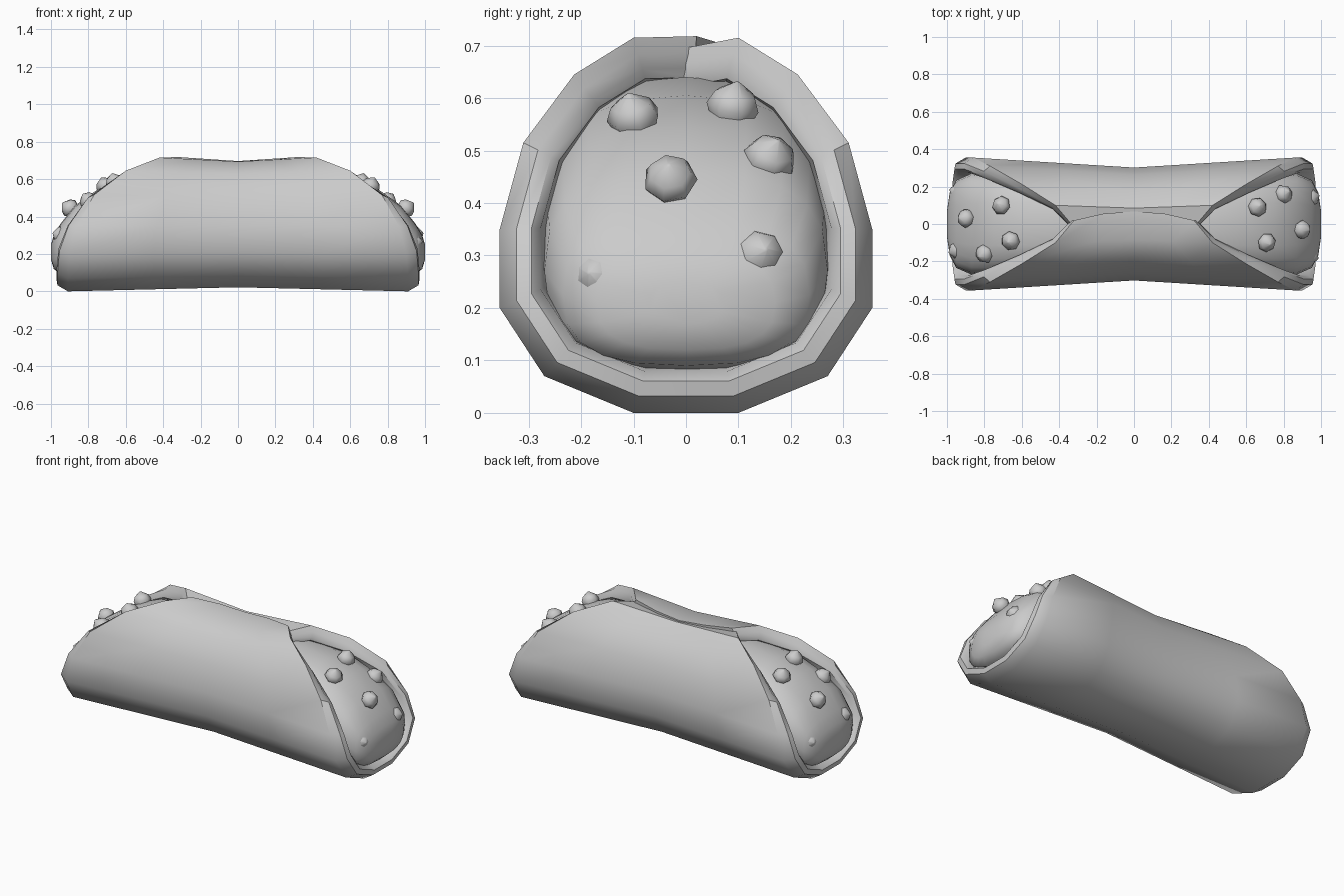
import bpy, math
from mathutils import Vector

if "Cube" in bpy.data.objects:
    bpy.data.objects.remove(bpy.data.objects["Cube"])


def loft(name, rings, closed=True, caps=False, angle=40):
    """Skin a list of equally long point rows."""
    n = len(rings[0])
    verts = [p for r in rings for p in r]
    faces = []
    for i in range(len(rings) - 1):
        for j in range(n if closed else n - 1):
            k = (j + 1) % n
            faces.append((i*n + j, i*n + k, (i+1)*n + k, (i+1)*n + j))
    if caps:
        faces.append(tuple(range(n))[::-1])
        faces.append(tuple(range((len(rings) - 1)*n, len(rings)*n)))
    me = bpy.data.meshes.new(name)
    me.from_pydata(verts, [], faces)
    ob = bpy.data.objects.new(name, me)
    bpy.context.collection.objects.link(ob)
    bpy.ops.object.select_all(action='DESELECT')
    ob.select_set(True)
    bpy.context.view_layer.objects.active = ob
    bpy.ops.object.mode_set(mode='EDIT')
    bpy.ops.mesh.select_all(action='SELECT')
    bpy.ops.mesh.normals_make_consistent(inside=False)
    bpy.ops.object.mode_set(mode='OBJECT')
    bpy.ops.object.shade_smooth_by_angle(angle=math.radians(angle))
    return ob


# Rolled shell: half profile as (y, z, end x); the front flap overlaps the back
half = [(.10, .715, .42), (.213, .645, .60), (.31, .515, .77), (.355, .35, .86),
        (.355, .20, .90), (.27, .07, .91), (.10, 0, .91)]
profile = [(-.03, .69, .31)] + half + [(-y, z, x) for y, z, x in half[::-1]]
profile += [(.02, .718, .32), (.02, .695, .31)]
CZ = .36


def shell_row(frac, inset=1.0, bulge=0.0, back=0.0):
    row = []
    last = len(profile) - 1
    for i, (y, z, xe) in enumerate(profile):
        s = math.copysign(1, frac)
        t = abs(frac)
        waist_y = .85 + .15*t
        waist_z = .94 + .06*t
        b = bulge*(.25 + .75*min(1, (.74 - z)/.5))
        yy = y*waist_y*inset
        if i >= last - 1:
            yy += .05*(1 - t*t)           # curved edge of the flap
        row.append((frac*xe + s*(b - back), yy, CZ + (z - CZ)*waist_z*inset))
    return row


end = [(.74, 0, .12), (.78, .035, 0), (.83, .06, 0), (.91, .055, 0)]
rows = [shell_row(-1, *e) for e in end]
rows += [shell_row(f) for f in (-1, -.5, 0, .5, 1)]
rows += [shell_row(1, *e) for e in end[::-1]]
loft("rolled_shell", rows, closed=False)

# Cream filling: superellipse sections (x, bottom, top, half width)
sections = [(0, .08, .63, .265), (.38, .08, .64, .275), (.60, .08, .605, .275),
            (.75, .08, .545, .275), (.87, .08, .46, .27), (.95, .09, .36, .235),
            (.985, .12, .30, .17), (1.0, .17, .25, .07)]


def cream_ring(x, z0, z1, w, n=20):
    ring = []
    for k in range(n):
        a = 2*math.pi*k/n
        c, s = math.cos(a), math.sin(a)
        ring.append((x, w*math.copysign(abs(c)**.75, c),
                     (z0 + z1)/2 + (z1 - z0)/2*math.copysign(abs(s)**.75, s)))
    return ring


rings = [cream_ring(-x, a, b, w) for x, a, b, w in sections[:0:-1]]
rings += [cream_ring(*s) for s in sections]
loft("cream_filling", rings, caps=True, angle=60)

# Chocolate chips: small pointed drops, same layout turned half round at the other end
chips = [(.66, .09, .585), (.71, -.10, .565), (.80, .16, .485),
         (.90, -.03, .445), (.945, .14, .30), (.94, -.17, .26)]
drop = [(.038, -.03), (.052, 0), (.040, .025), (.004, .048)]
for side in (1, -1):
    for i, (x, y, z) in enumerate(chips):
        out = Vector((x - .55, y*.8, z - .20))
        ob = loft(f"chip_{'right' if side > 0 else 'left'}_{i + 1}",
                  [[(r*math.cos(k*math.pi/3.5), r*math.sin(k*math.pi/3.5), h)
                    for k in range(7)] for r, h in drop], caps=True, angle=50)
        out = Vector((out.x*side, out.y*side, out.z))
        ob.rotation_euler = out.to_track_quat('Z', 'Y').to_euler()
        ob.location = (x*side, y*side, z)
